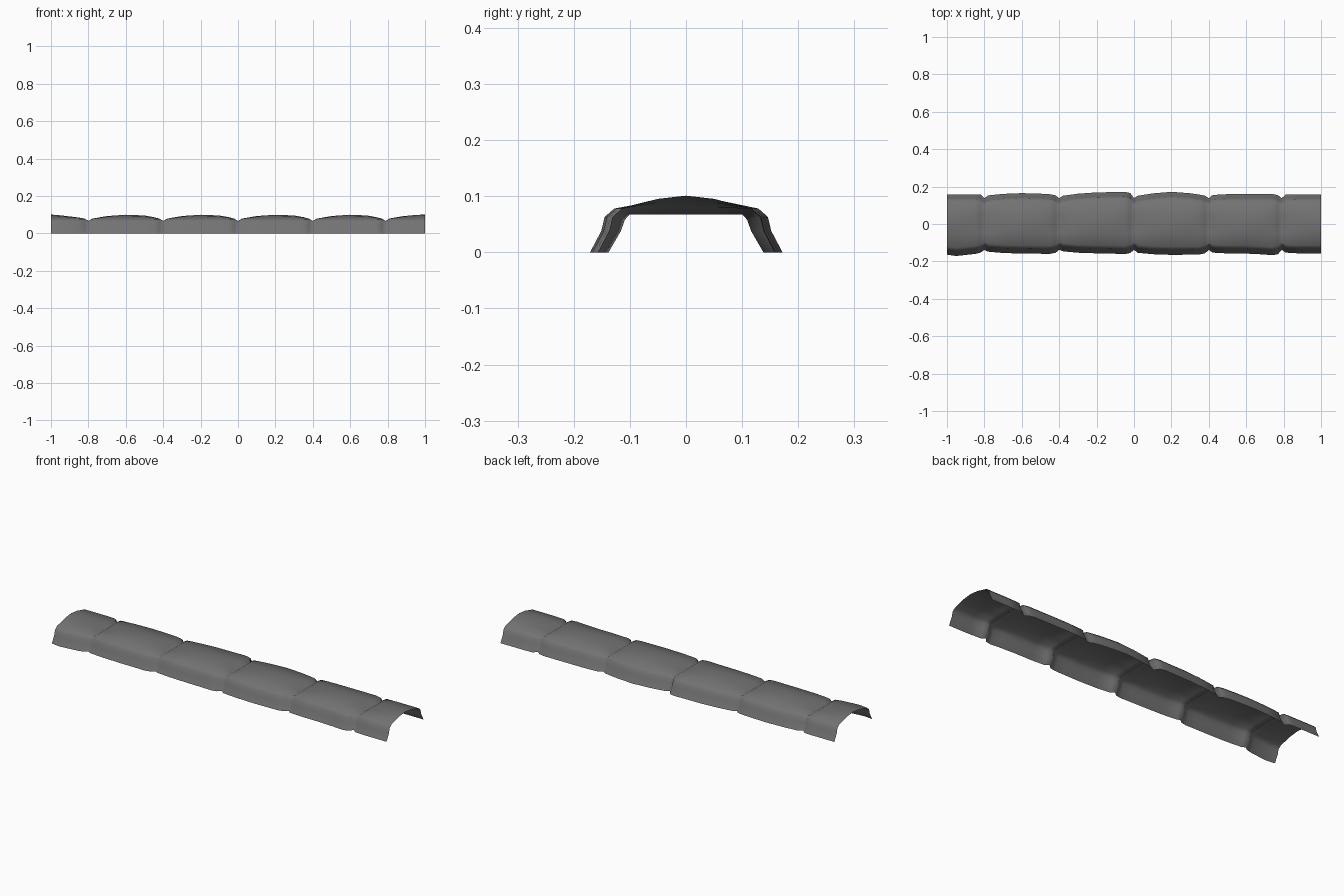
import bpy, bmesh

if "Cube" in bpy.data.objects:
    bpy.data.objects.remove(bpy.data.objects["Cube"])

# Cross-section: list of (y, z) from -y foot over the crown to +y foot
def stone_section(front, back, crown):
    rise = crown - 0.078
    def half(w):
        return [(w, 0), (w - 0.020, 0.038), (w - 0.026, 0.063), (w - 0.043, 0.078),
                (0.05, 0.078 + 0.75 * rise)]
    left = [(-y, z) for y, z in half(front)]
    return left + [(0, crown)] + half(back)[::-1]

def seam_section():
    half = [(0.138, 0), (0.116, 0.038), (0.109, 0.058), (0.101, 0.067), (0.05, 0.067)]
    return [(-y, z) for y, z in half] + [(0, 0.067)] + half[::-1]

# Rows along x: position, front half-width, back half-width, crown height
seams = [-0.8, -0.4, 0.0, 0.4, 0.79]
# half-widths of each whole stone near its left end, middle and right end
stones = [((0.152, 0.157), (0.158, 0.165), (0.160, 0.159)),
          ((0.150, 0.155), (0.157, 0.169), (0.161, 0.172)),
          ((0.158, 0.155), (0.165, 0.172), (0.163, 0.157)),
          ((0.157, 0.159), (0.158, 0.160), (0.167, 0.160))]

rows = [(-1, stone_section(0.164, 0.159, 0.101)),
        (-0.95, stone_section(0.171, 0.159, 0.097)),
        (-0.85, stone_section(0.160, 0.159, 0.085)),
        (-0.82, stone_section(0.153, 0.157, 0.079))]
for i, (a, m, b) in enumerate(stones):
    x0, x1 = seams[i], seams[i + 1]
    mid = (x0 + x1) / 2
    rows += [(x0, seam_section()),
             (x0 + 0.02, stone_section(a[0] - 0.004, a[1] - 0.004, 0.079)),
             (x0 + 0.10, stone_section((a[0] + m[0]) / 2, (a[1] + m[1]) / 2, 0.093)),
             (mid, stone_section(*m, 0.100)),
             (x1 - 0.10, stone_section((b[0] + m[0]) / 2, (b[1] + m[1]) / 2, 0.096)),
             (x1 - 0.05, stone_section(*b, 0.087)),
             (x1 - 0.02, stone_section(b[0] - 0.006, b[1] - 0.006, 0.079))]
rows += [(seams[-1], seam_section()),
         (0.81, stone_section(0.153, 0.157, 0.080)),
         (0.88, stone_section(0.157, 0.159, 0.092)),
         (0.95, stone_section(0.157, 0.159, 0.099)),
         (1, stone_section(0.157, 0.159, 0.101))]

# Open shell skinned through the rows
bm = bmesh.new()
grid = [[bm.verts.new((x, y, z)) for y, z in sec] for x, sec in rows]
for r0, r1 in zip(grid, grid[1:]):
    for j in range(len(r0) - 1):
        bm.faces.new((r0[j], r1[j], r1[j + 1], r0[j + 1]))
me = bpy.data.meshes.new("stone_kerb")
bm.to_mesh(me)
bm.free()
for p in me.polygons:
    p.use_smooth = True

# Dark grey stone
mat = bpy.data.materials.new("dark_stone")
mat.diffuse_color = (0.17, 0.17, 0.17, 1)
mat.use_nodes = True
mat.node_tree.nodes["Principled BSDF"].inputs["Base Color"].default_value = mat.diffuse_color
me.materials.append(mat)

ob = bpy.data.objects.new("stone_kerb", me)
bpy.context.collection.objects.link(ob)
